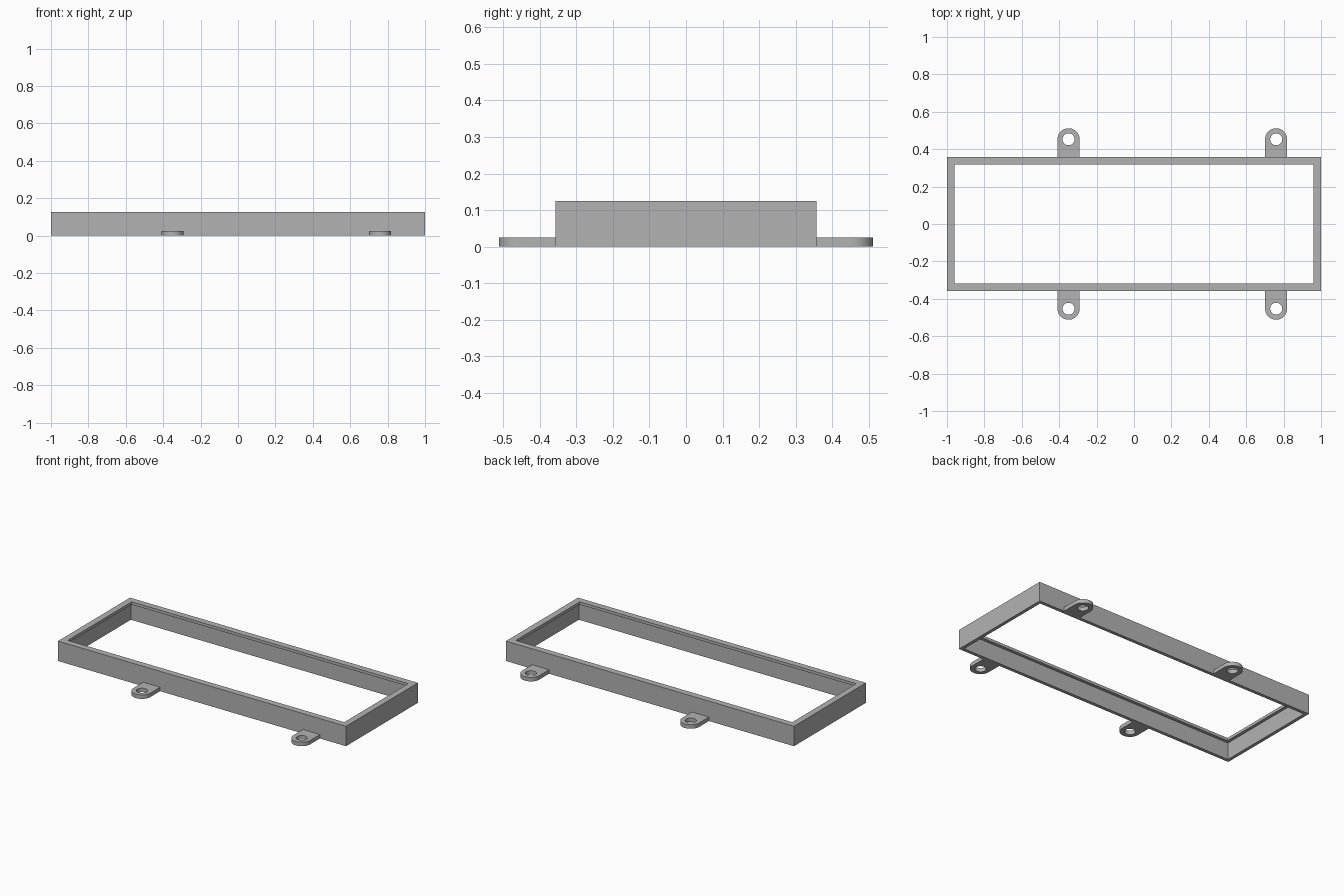
import bpy, bmesh, math

if "Cube" in bpy.data.objects:
    bpy.data.objects.remove(bpy.data.objects["Cube"], do_unlink=True)

GREY = bpy.data.materials.new("light grey")
GREY.use_nodes = True
colour = (0.45, 0.45, 0.45, 1)
GREY.diffuse_color = colour
GREY.node_tree.nodes["Principled BSDF"].inputs["Base Color"].default_value = colour

HALF_X, HALF_Y, HEIGHT = 1.0, 0.357, 0.125
WALL, LIP, LIP_THICK = 0.021, 0.04, 0.018


def finish(name, bm):
    bmesh.ops.recalc_face_normals(bm, faces=bm.faces)
    mesh = bpy.data.meshes.new(name)
    bm.to_mesh(mesh)
    bm.free()
    mesh.materials.append(GREY)
    obj = bpy.data.objects.new(name, mesh)
    bpy.context.collection.objects.link(obj)
    return obj


def bridge(bm, loops):
    """Join each closed loop to the next, and the last to the first."""
    for a, b in zip(loops, loops[1:] + loops[:1]):
        n = len(a)
        for i in range(n):
            j = (i + 1) % n
            bm.faces.new((a[i], a[j], b[j], b[i]))


# Frame: thin wall with an inward lip at the top, swept round a rectangle
bm = bmesh.new()
under = HEIGHT - LIP_THICK
profile = [(0, 0), (0, HEIGHT), (LIP, HEIGHT), (LIP, under), (WALL, under), (WALL, 0)]
corners = [(-1, -1), (1, -1), (1, 1), (-1, 1)]
bridge(bm, [[bm.verts.new((sx * (HALF_X - d), sy * (HALF_Y - d), z))
             for sx, sy in corners] for d, z in profile])
finish("frame", bm)

# Mounting tabs: rounded end with a screw hole
TAB_R, HOLE_R, TAB_Y, TAB_H, ROOT_Y = 0.059, 0.032, 0.453, 0.025, 0.345
SEG = 48


def tab_point(angle):
    c, s = math.cos(angle), math.sin(angle)
    if s >= -1e-6:
        return TAB_R * c, TAB_Y + TAB_R * s
    # Below the arc, push the point out to the square root of the tab
    k = min(TAB_R / max(abs(c), 1e-6), (TAB_Y - ROOT_Y) / -s)
    return k * c, TAB_Y + k * s


def add_tab(name, x, side):
    bm = bmesh.new()
    corner = math.atan2(TAB_Y - ROOT_Y, TAB_R)
    angles = sorted([2 * math.pi * i / SEG for i in range(SEG)]
                    + [math.pi + corner, 2 * math.pi - corner])
    outer = [tab_point(a) for a in angles]
    hole = [(HOLE_R * math.cos(a), TAB_Y + HOLE_R * math.sin(a)) for a in angles]
    bridge(bm, [[bm.verts.new((x + px, side * py, z)) for px, py in ring]
                for ring, z in ((outer, 0), (outer, TAB_H), (hole, TAB_H), (hole, 0))])
    obj = finish(name, bm)
    bpy.ops.object.select_all(action="DESELECT")
    obj.select_set(True)
    bpy.context.view_layer.objects.active = obj
    bpy.ops.object.shade_smooth_by_angle(angle=math.radians(30))


for side, end in ((-1, "front"), (1, "back")):
    add_tab(end + "_middle_tab", -0.35, side)
    add_tab(end + "_left_tab", 0.76, side)
